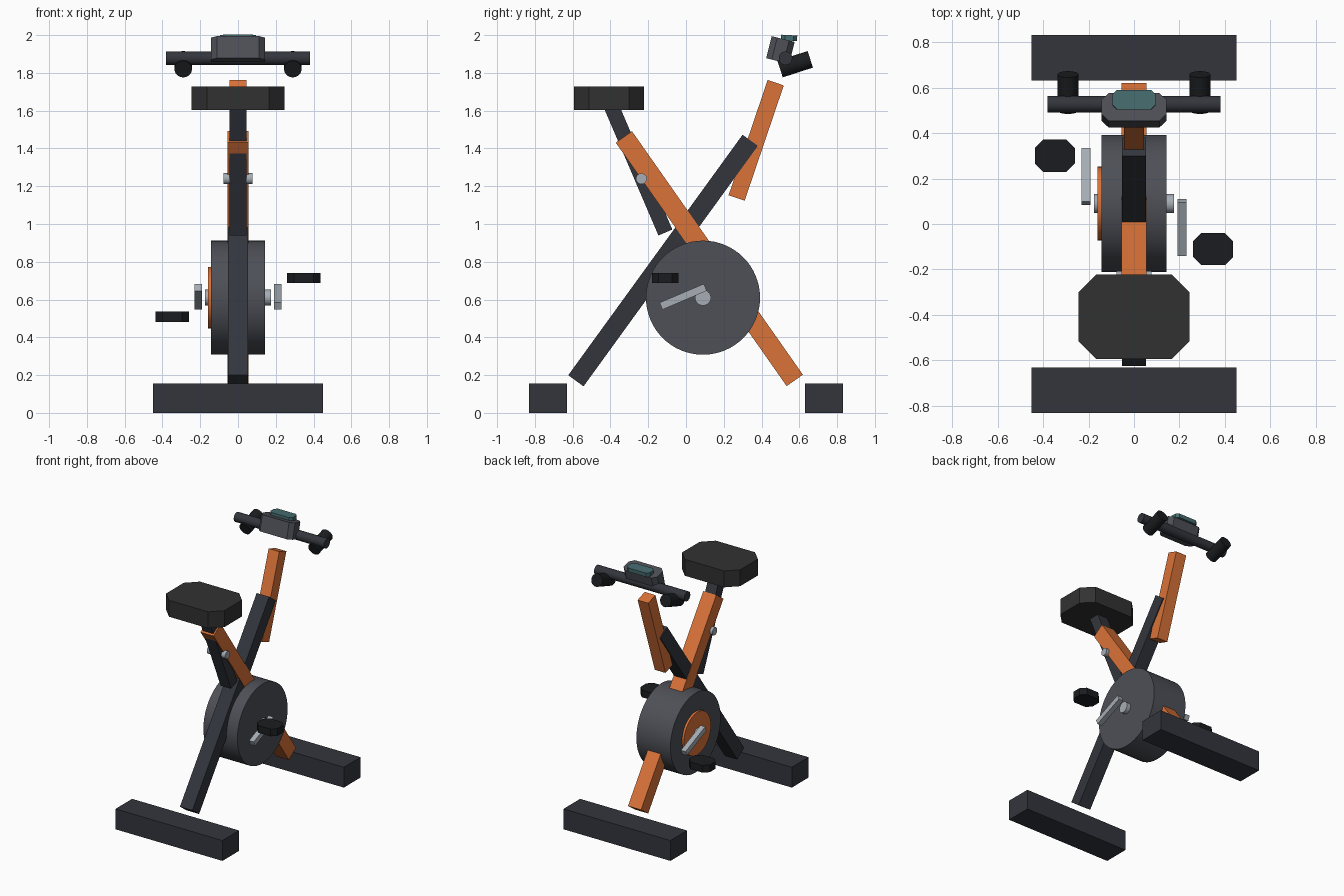
import bpy, bmesh
from math import atan2, radians, hypot, pi

if "Cube" in bpy.data.objects:
    bpy.data.objects.remove(bpy.data.objects["Cube"])


def material(name, rgb):
    m = bpy.data.materials.new(name)
    m.diffuse_color = (*rgb, 1)
    m.use_nodes = True
    m.node_tree.nodes["Principled BSDF"].inputs["Base Color"].default_value = m.diffuse_color
    return m


FRAME = material("dark_frame", (0.033, 0.036, 0.046))
ORANGE = material("orange_frame", (0.70, 0.17, 0.04))
WHEEL = material("wheel_grey", (0.075, 0.08, 0.095))
BLACK = material("black_rubber", (0.011, 0.012, 0.014))
SEAT = material("seat_cover", (0.03, 0.031, 0.03))
METAL = material("metal", (0.38, 0.42, 0.46))
SCREEN = material("screen", (0.06, 0.15, 0.16))


def box(name, loc, size, mat, tilt=0, cut=0):
    """Box tilted about x; cut chamfers its four upright edges."""
    bm = bmesh.new()
    bmesh.ops.create_cube(bm, size=1)
    bmesh.ops.scale(bm, vec=size, verts=bm.verts)
    if cut:
        upright = [e for e in bm.edges if abs(e.verts[0].co.z - e.verts[1].co.z) > 1e-4]
        bmesh.ops.bevel(bm, geom=upright, offset=cut, segments=1, affect='EDGES')
    me = bpy.data.meshes.new(name)
    bm.to_mesh(me)
    bm.free()
    ob = bpy.data.objects.new(name, me)
    bpy.context.collection.objects.link(ob)
    ob.location = loc
    ob.rotation_euler.x = tilt
    me.materials.append(mat)
    return ob


def beam(name, a, b, width, depth, mat):
    """Square tube between two (y, z) points on the centre plane."""
    dy, dz = b[0] - a[0], b[1] - a[1]
    return box(name, (0, (a[0] + b[0]) / 2, (a[1] + b[1]) / 2),
               (width, depth, hypot(dy, dz)), mat, atan2(-dy, dz))


def cylinder(name, loc, radius, length, mat, rot=(0, pi / 2, 0), sides=32):
    bpy.ops.mesh.primitive_cylinder_add(vertices=sides, radius=radius, depth=length,
                                        location=loc, rotation=rot)
    ob = bpy.context.object
    ob.name = name
    ob.data.materials.append(mat)
    bpy.ops.object.shade_smooth_by_angle(angle=radians(35))
    return ob


# floor bars
for name, s in (("rear_foot", -1), ("front_foot", 1)):
    box(name, (0, s * 0.73, 0.0775), (0.9, 0.2, 0.155), FRAME)

# crossed frame and posts
beam("main_frame", (-0.583, 0.17), (0.34, 1.443), 0.105, 0.10, FRAME)
beam("seat_frame", (0.576, 0.172), (-0.329, 1.461), 0.11, 0.105, ORANGE)
beam("handlebar_post", (0.268, 1.138), (0.475, 1.748), 0.09, 0.09, ORANGE)
beam("seat_post", (-0.109, 0.955), (-0.398, 1.63), 0.088, 0.08, FRAME)
cylinder("seat_adjuster_pin", (0, -0.236, 1.24), 0.029, 0.155, METAL, sides=24)

# saddle
box("seat", (0, -0.408, 1.666), (0.49, 0.372, 0.125), SEAT, cut=0.08)

# flywheel with hub
cylinder("flywheel", (0, 0.09, 0.61), 0.302, 0.286, WHEEL, sides=64)
cylinder("wheel_cover", (-0.145, 0.09, 0.61), 0.162, 0.03, ORANGE, sides=48)
cylinder("axle", (0, 0.09, 0.61), 0.042, 0.35, METAL)

# cranks and pedals
for side, s in (("right", 1), ("left", -1)):
    box(side + "_crank", (s * 0.211, 0.097 - s * 0.112, 0.615), (0.04, 0.255, 0.04),
        METAL, s * radians(23))
    box(side + "_pedal", (s * 0.348, 0.095 - s * 0.205, 0.612 + s * 0.102),
        (0.175, 0.142, 0.055), BLACK, cut=0.036)

# handlebar and grips
cylinder("handlebar", (0, 0.527, 1.878), 0.036, 0.76, FRAME)
for side, s in (("right", 1), ("left", -1)):
    cylinder(side + "_grip", (s * 0.29, 0.578, 1.846), 0.046, 0.168, BLACK,
             rot=(radians(-72), 0, 0))

# console and screen
box("console", (0, 0.5, 1.921), (0.285, 0.125, 0.12), WHEEL, radians(-14), cut=0.03)
box("console_screen", (0, 0.546, 1.985), (0.19, 0.085, 0.03), SCREEN, radians(-3), cut=0.02)
